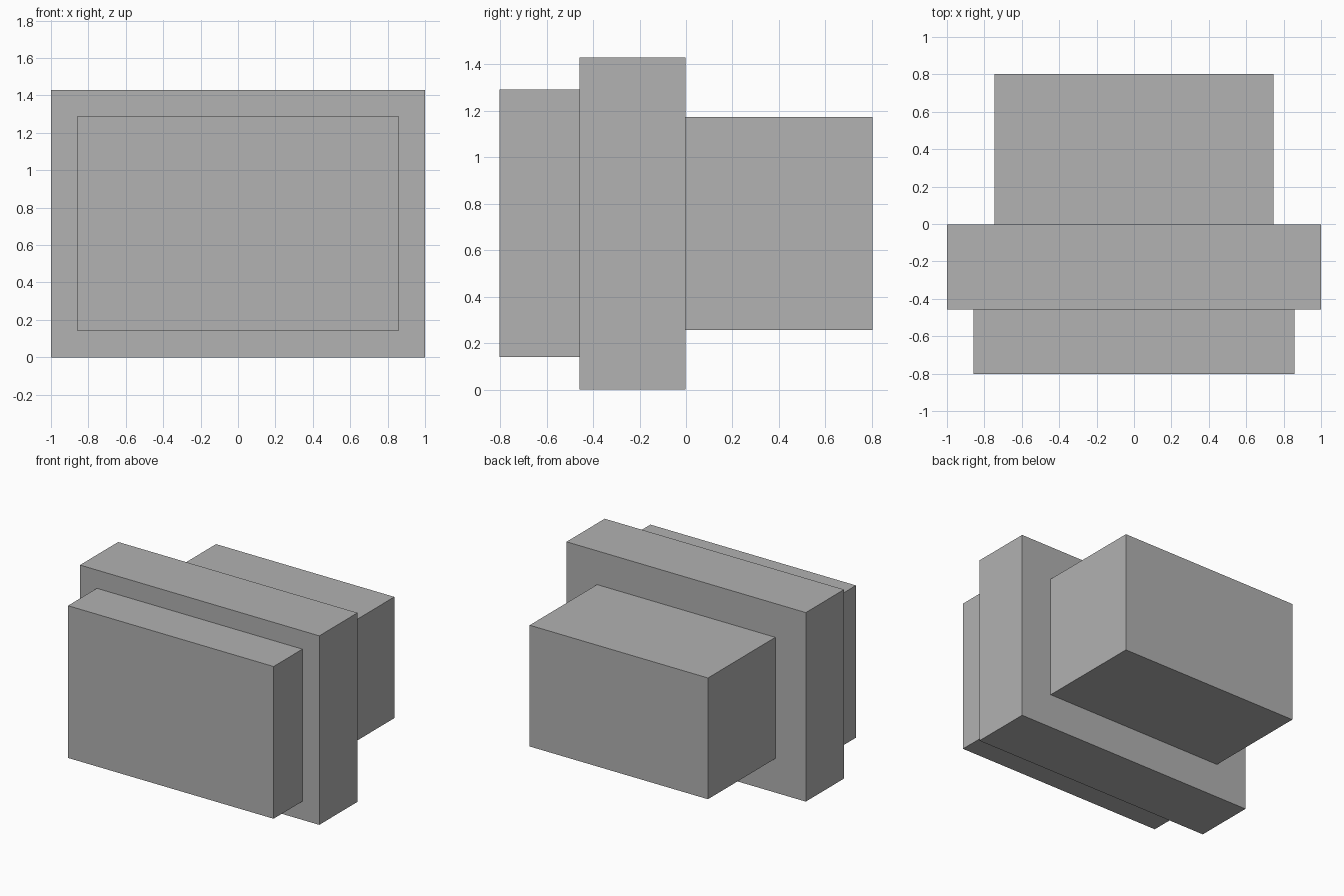
import bpy
import bmesh
from mathutils import Vector

# Remove the default cube
if "Cube" in bpy.data.objects:
    bpy.data.objects.remove(bpy.data.objects["Cube"], do_unlink=True)

# Single plain grey material
GREY = (0.445, 0.445, 0.445, 1.0)
grey = bpy.data.materials.new("plain_grey")
grey.use_nodes = True
grey.diffuse_color = GREY
for node in grey.node_tree.nodes:
    if node.type == 'BSDF_PRINCIPLED':
        node.inputs["Base Color"].default_value = GREY


def block(name, half_width, y_range, z_range):
    """Flat-faced box centred on x, spanning the given y and z ranges."""
    low = Vector((-half_width, y_range[0], z_range[0]))
    high = Vector((half_width, y_range[1], z_range[1]))
    bm = bmesh.new()
    bmesh.ops.create_cube(bm, size=1.0)
    bmesh.ops.scale(bm, vec=high - low, verts=bm.verts)
    bmesh.ops.translate(bm, vec=(low + high) / 2, verts=bm.verts)
    mesh = bpy.data.meshes.new(name)
    bm.to_mesh(mesh)
    bm.free()
    mesh.materials.append(grey)
    obj = bpy.data.objects.new(name, mesh)
    bpy.context.collection.objects.link(obj)
    return obj


FRONT, FLANGE_FRONT, FLANGE_BACK, BACK = -0.802, -0.458, -0.002, 0.802

# Front panel, wide central flange and rear housing
block("front_panel", 0.859, (FRONT, FLANGE_FRONT), (0.14, 1.29))
block("central_flange", 1.0, (FLANGE_FRONT, FLANGE_BACK), (0.0, 1.428))
block("rear_housing", 0.745, (FLANGE_BACK, BACK), (0.257, 1.173))
